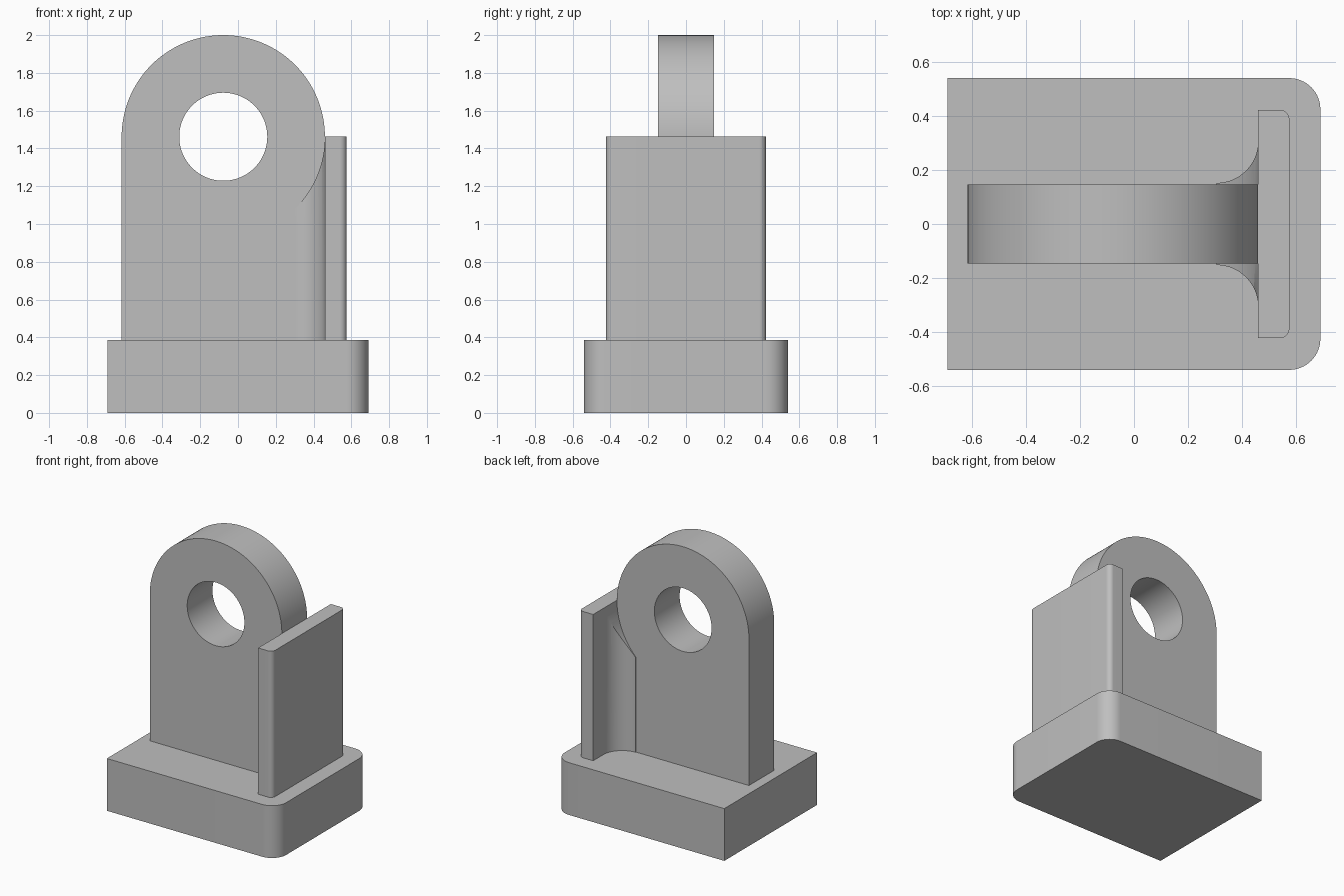
import bpy, bmesh
from math import sin, cos, pi

cube = bpy.data.objects.get("Cube")
if cube:
    bpy.data.objects.remove(cube, do_unlink=True)

grey = bpy.data.materials.new("plain grey")
grey.use_nodes = True
colour = (0.52, 0.52, 0.52, 1)
grey.diffuse_color = colour
grey.node_tree.nodes["Principled BSDF"].inputs["Base Color"].default_value = colour

BASE_TOP, EYE_X, EYE_Z, EYE_R, HOLE_R = 0.385, -0.078, 1.462, 0.538, 0.233
LUG_HALF, PLATE_IN, PLATE_OUT = 0.147, 0.46, 0.575


def arc(cx, cy, r, start, end, steps):
    """Points along a circular arc, angles in turns."""
    angles = [2 * pi * (start + (end - start) * i / steps) for i in range(steps + 1)]
    return [(cx + r * cos(a), cy + r * sin(a)) for a in angles]


def prism(name, outline, lo, hi, axis="z"):
    """Extrude a flat outline along z, or an x-z outline along y."""
    bm = bmesh.new()
    place = (lambda p, h: (p[0], p[1], h)) if axis == "z" else (lambda p, h: (p[0], h, p[1]))
    face = bm.faces.new([bm.verts.new(place(p, lo)) for p in outline])
    side = bmesh.ops.extrude_face_region(bm, geom=[face])["geom"]
    shift = (0, 0, hi - lo) if axis == "z" else (0, hi - lo, 0)
    bmesh.ops.translate(bm, vec=shift, verts=[v for v in side if isinstance(v, bmesh.types.BMVert)])
    bmesh.ops.recalc_face_normals(bm, faces=bm.faces)
    mesh = bpy.data.meshes.new(name)
    bm.to_mesh(mesh)
    bm.free()
    mesh.materials.append(grey)
    obj = bpy.data.objects.new(name, mesh)
    bpy.context.collection.objects.link(obj)
    return obj


def select(obj):
    bpy.ops.object.select_all(action="DESELECT")
    obj.select_set(True)
    bpy.context.view_layer.objects.active = obj


def cut_round(obj, radius):
    """Cut a cylinder around the eye axis out of a part."""
    cutter = prism("eye_cutter", arc(EYE_X, EYE_Z, radius, 0, 127 / 128, 127), -1, 1, "y")
    cutter.hide_render = True
    mod = obj.modifiers.new("cut", "BOOLEAN")
    mod.operation, mod.solver, mod.object = "DIFFERENCE", "EXACT", cutter
    select(obj)
    bpy.ops.object.modifier_apply(modifier=mod.name)
    bpy.data.objects.remove(cutter, do_unlink=True)


def rounded_block(name, x0, x1, half, r, z0, z1):
    """Block whose two +x corners are rounded."""
    outline = [(x0, half), (x0, -half)]
    outline += arc(x1 - r, -half + r, r, -0.25, 0, 16)
    outline += arc(x1 - r, half - r, r, 0, 0.25, 16)
    return prism(name, outline, z0, z1)


# Base and upright end plate
parts = [
    rounded_block("base", -0.69, 0.69, 0.54, 0.115, 0, BASE_TOP),
    rounded_block("end_plate", PLATE_IN, PLATE_OUT, 0.423, 0.035, BASE_TOP, EYE_Z),
]

# Upright lug with a round head and a through hole
lug_outline = [(EYE_X - EYE_R, BASE_TOP), (EYE_X + EYE_R, BASE_TOP)]
lug_outline += arc(EYE_X, EYE_Z, EYE_R, 0, 0.5, 72)
lug = prism("lug", lug_outline, -LUG_HALF, LUG_HALF, "y")
cut_round(lug, HOLE_R)
parts.append(lug)

# Concave fillets joining the lug to the plate, trimmed by the round head
FILLET_R = 0.155
for name, side in (("fillet_back", 1), ("fillet_front", -1)):
    x0, y0 = PLATE_IN - FILLET_R, LUG_HALF + 0.005
    outline = arc(x0, y0 + FILLET_R, FILLET_R, -0.25, 0, 24)
    outline += [(PLATE_IN, LUG_HALF - 0.01), (x0, LUG_HALF - 0.01)]
    fillet = prism(name, [(x, side * y) for x, y in outline], BASE_TOP, EYE_Z)
    cut_round(fillet, EYE_R)
    parts.append(fillet)

for part in parts:
    select(part)
    bpy.ops.object.shade_smooth_by_angle(angle=pi / 6)
